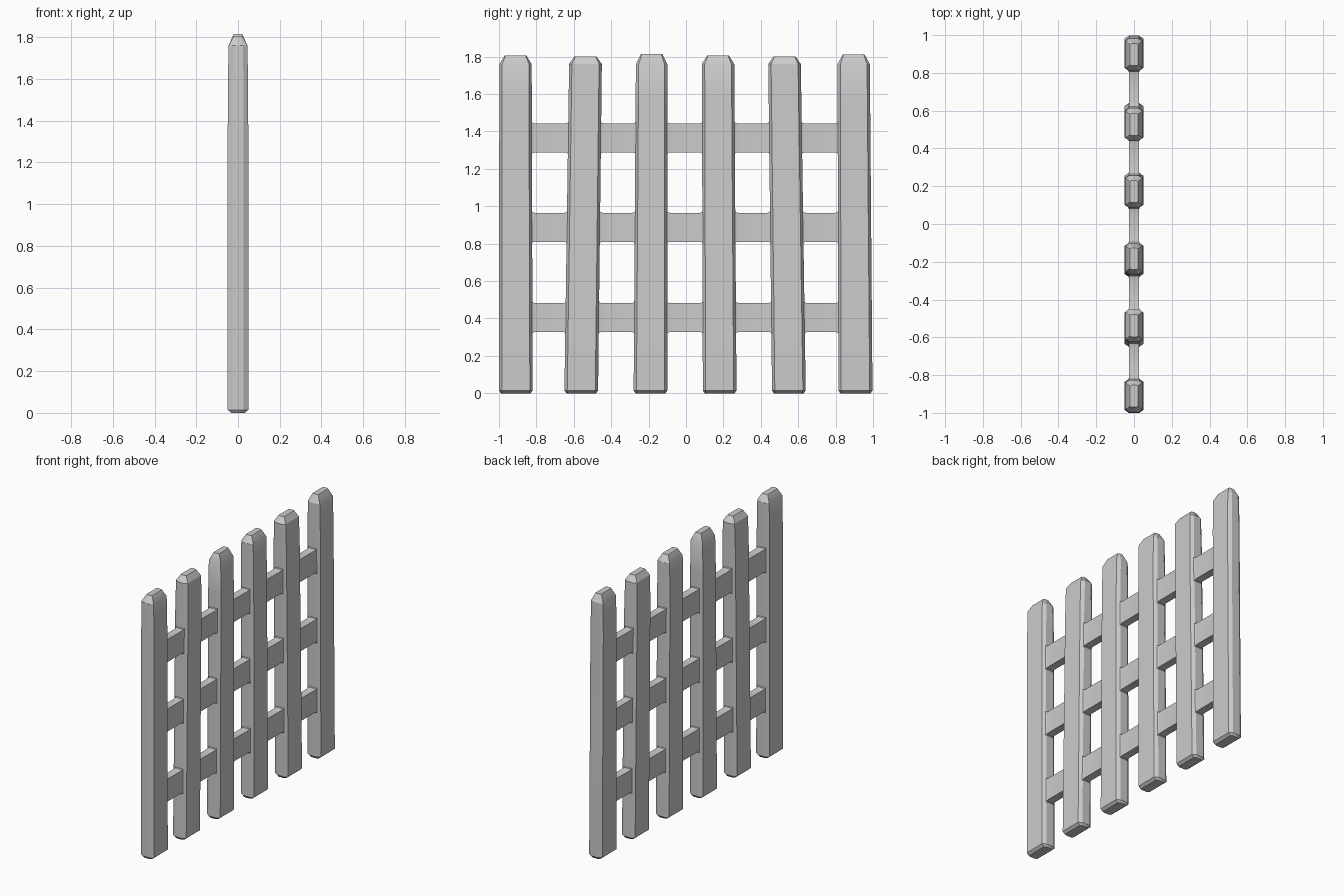
import bpy, bmesh

if "Cube" in bpy.data.objects:
    bpy.data.objects.remove(bpy.data.objects["Cube"])

# each picket: y-range at the bottom, y-range at the top, total height
PICKETS = [
    (-1.00, -0.82, -0.998, -0.825, 1.805),
    (-0.65, -0.47, -0.625, -0.45, 1.80),
    (-0.28, -0.10, -0.268, -0.10, 1.815),
    (0.09, 0.27, 0.085, 0.258, 1.805),
    (0.46, 0.64, 0.44, 0.614, 1.80),
    (0.815, 0.997, 0.81, 0.983, 1.81),
]
RAILS = [(0.328, 0.482), (0.81, 0.965), (1.288, 1.443)]
SHOULDER = 1.76


def loft(name, rings):
    """Skin a list of equally sized vertex rings and cap both ends."""
    bm = bmesh.new()
    loops = [[bm.verts.new(p) for p in ring] for ring in rings]
    for a, b in zip(loops, loops[1:]):
        for i in range(len(a)):
            j = (i + 1) % len(a)
            bm.faces.new((a[i], a[j], b[j], b[i]))
    bm.faces.new(loops[0])
    bm.faces.new(loops[-1])
    bmesh.ops.recalc_face_normals(bm, faces=bm.faces)
    mesh = bpy.data.meshes.new(name)
    bm.to_mesh(mesh)
    bm.free()
    obj = bpy.data.objects.new(name, mesh)
    bpy.context.collection.objects.link(obj)
    bpy.ops.object.select_all(action='DESELECT')
    obj.select_set(True)
    bpy.context.view_layer.objects.active = obj
    bpy.ops.object.shade_smooth_by_angle(angle=0.5)
    return obj


def octagon(hx, y0, y1, z, cx, cy):
    """Chamfered rectangle in the horizontal plane."""
    return [(hx, y0 + cy, z), (hx, y1 - cy, z), (hx - cx, y1, z), (cx - hx, y1, z),
            (-hx, y1 - cy, z), (-hx, y0 + cy, z), (cx - hx, y0, z), (hx - cx, y0, z)]


def edges_at(picket, z):
    """Left and right edge of a leaning picket at height z."""
    b0, b1, t0, t1, _ = picket
    t = z / SHOULDER
    return b0 + (t0 - b0) * t, b1 + (t1 - b1) * t


# Pickets with chamfered corners, feet and tops
for n, p in enumerate(PICKETS):
    b0, b1, t0, t1, h = p
    m0, m1 = edges_at(p, 1.55)
    loft(f"picket_{n + 1}", [
        octagon(0.032, b0 + 0.010, b1 - 0.010, 0.0, 0.012, 0.008),
        octagon(0.050, b0, b1, 0.015, 0.023, 0.015),
        octagon(0.049, m0, m1, 1.55, 0.022, 0.015),
        octagon(0.045, t0, t1, SHOULDER, 0.022, 0.015),
        octagon(0.021, t0 + 0.028, t1 - 0.028, h, 0.008, 0.005),
    ])

# Rail pieces between neighbouring pickets, flared where they meet the wood
for r, (z0, z1) in enumerate(RAILS):
    for g, (left, right) in enumerate(zip(PICKETS, PICKETS[1:])):
        rings = []
        for side, shift, flare in ((0, -0.003, 0.012), (0, 0.004, 0.003), (0, 0.014, 0.0),
                                   (1, -0.014, 0.0), (1, -0.004, 0.003), (1, 0.003, 0.012)):
            hx = 0.027 + flare * 0.3
            ring = []
            for x, z in ((-hx, z0 - flare), (hx, z0 - flare), (hx, z1 + flare), (-hx, z1 + flare)):
                y = edges_at(right, z)[0] if side else edges_at(left, z)[1]
                ring.append((x, y + shift, z))
            rings.append(ring)
        loft(f"rail_{r + 1}_piece_{g + 1}", rings)
